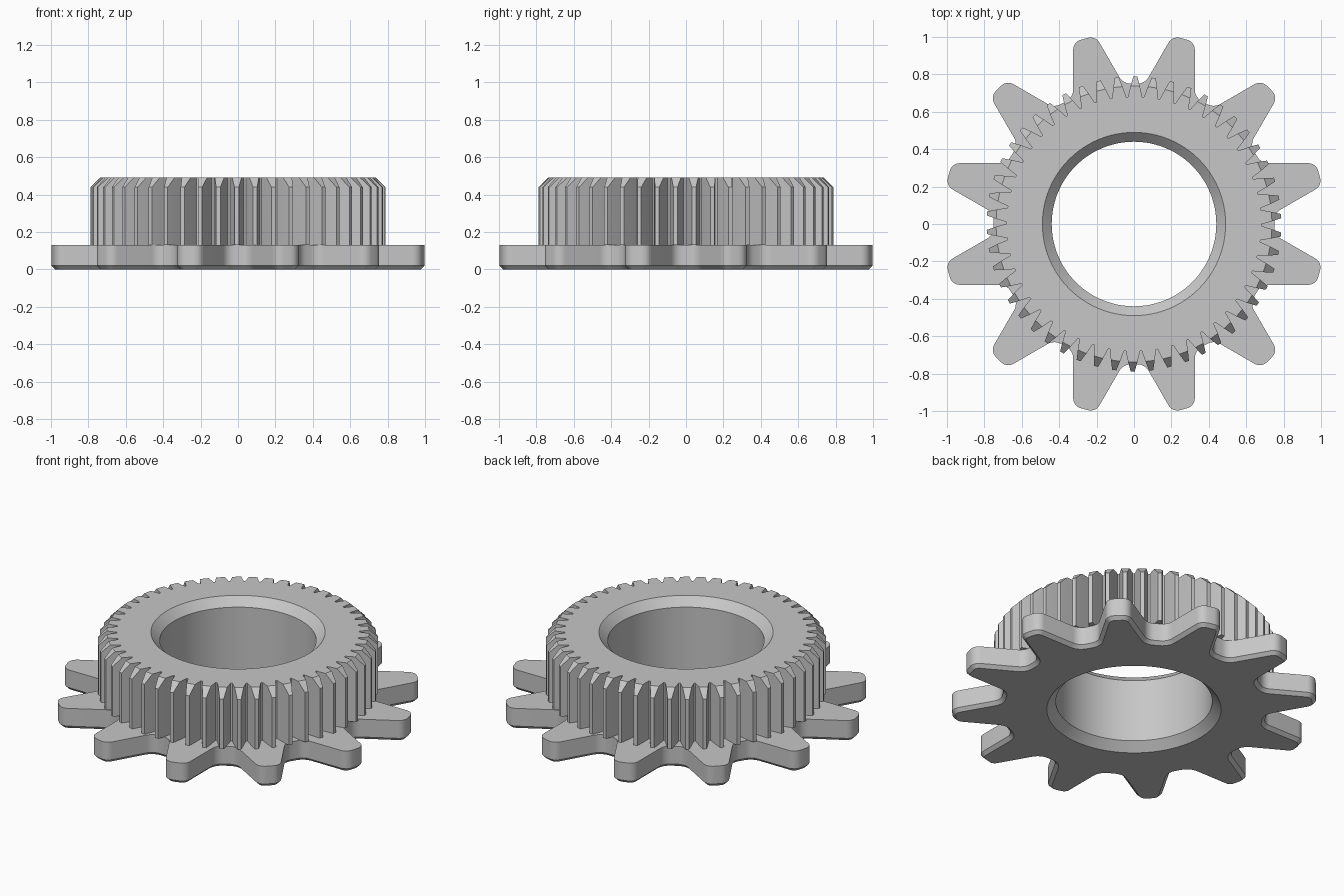
import bpy, bmesh
from math import sin, cos, tan, pi, radians
from mathutils import Vector

if "Cube" in bpy.data.objects:
    bpy.data.objects.remove(bpy.data.objects["Cube"])

HOLE_R, HOLE_CHAMFER = 0.44, 0.05
PLATE_TOP, GEAR_TOP = 0.13, 0.49

steel = bpy.data.materials.new("grey_steel")
steel.use_nodes = True
steel.diffuse_color = (0.57, 0.57, 0.57, 1)
steel.node_tree.nodes["Principled BSDF"].inputs["Base Color"].default_value = steel.diffuse_color


def circle(r, n=96):
    return [Vector((r * cos(2 * pi * i / n), r * sin(2 * pi * i / n))) for i in range(n)]


def teeth(profile, count, start):
    """Repeat a (radius, sideways) tooth profile around the axis, counter-clockwise."""
    points = []
    for i in range(count):
        a = start + 2 * pi * i / count
        axis, side = Vector((cos(a), sin(a))), Vector((-sin(a), cos(a)))
        points += [axis * r + side * t for r, t in profile]
    return points


def rounded(points, radii, steps=6):
    """Replace every corner of a closed outline by an arc."""
    result = []
    for i, p in enumerate(points):
        r = radii[i % len(radii)]
        u = (points[i - 1] - p).normalized()
        v = (points[(i + 1) % len(points)] - p).normalized()
        half = u.angle(v) / 2
        centre = p + (u + v).normalized() * (r / sin(half))
        a = (p + u * (r / tan(half)) - centre).normalized()
        b = (p + v * (r / tan(half)) - centre).normalized()
        result += [centre + a.slerp(b, k / steps).normalized() * r for k in range(steps + 1)]
    return result


def inset(points, d):
    """Move a counter-clockwise outline inward."""
    result = []
    for i, p in enumerate(points):
        t = (points[(i + 1) % len(points)] - points[i - 1]).normalized()
        result.append(p + Vector((-t.y, t.x)) * d)
    return result


def ring(bm, points, z):
    return [bm.verts.new((p.x, p.y, z)) for p in points]


def skirt(bm, low, high):
    n = len(low)
    for i in range(n):
        j = (i + 1) % n
        bm.faces.new((low[i], low[j], high[j], high[i]))


def cap(bm, *loops):
    """Fill the flat area between an outline and the hole."""
    edges = []
    for loop in loops:
        for i, v in enumerate(loop):
            w = loop[i - 1]
            edges.append(bm.edges.get((v, w)) or bm.edges.new((v, w)))
    bmesh.ops.triangle_fill(bm, edges=edges, use_beauty=True)


def finish(bm, name):
    bmesh.ops.recalc_face_normals(bm, faces=bm.faces[:])
    mesh = bpy.data.meshes.new(name)
    bm.to_mesh(mesh)
    bm.free()
    mesh.materials.append(steel)
    obj = bpy.data.objects.new(name, mesh)
    bpy.context.collection.objects.link(obj)
    bpy.ops.object.select_all(action="DESELECT")
    obj.select_set(True)
    bpy.context.view_layer.objects.active = obj
    bpy.ops.object.shade_smooth_by_angle(angle=radians(25))


# Base plate with twelve rounded lugs, chamfered underneath
lug = [(0.74, -0.138), (1.025, -0.062), (1.025, 0.062), (0.74, 0.138)]
outline = rounded(teeth(lug, 12, radians(15)), [0.07, 0.055, 0.055, 0.07])
bm = bmesh.new()
bottom = ring(bm, inset(outline, 0.02), 0)
edge = ring(bm, outline, 0.02)
top = ring(bm, outline, PLATE_TOP)
mouth = ring(bm, circle(HOLE_R + HOLE_CHAMFER), 0)
bore_low = ring(bm, circle(HOLE_R), HOLE_CHAMFER)
bore_high = ring(bm, circle(HOLE_R), PLATE_TOP)
for low, high in ((bottom, edge), (edge, top), (mouth, bore_low), (bore_low, bore_high)):
    skirt(bm, low, high)
cap(bm, bottom, mouth)
cap(bm, top, bore_high)
finish(bm, "lug_plate")

# Finely toothed ring, tooth tips chamfered at the top
ROOT, SHOULDER, TIP = 0.68, 0.737, 0.788
tooth = [(ROOT, -0.038), (SHOULDER, -0.025), (TIP, -0.011),
         (TIP, 0.011), (SHOULDER, 0.025), (ROOT, 0.038)]
outline = teeth(tooth, 50, radians(89.5))
bm = bmesh.new()
base = ring(bm, outline, PLATE_TOP)
crown = ring(bm, outline, GEAR_TOP)
for i, v in enumerate(crown):
    if i % 6 in (2, 3):
        v.co.z = GEAR_TOP - (TIP - SHOULDER)
skirt(bm, base, crown)
for i in range(0, len(crown), 6):
    bm.faces.new(crown[i + 1:i + 5])
bore_low = ring(bm, circle(HOLE_R), PLATE_TOP)
bore_high = ring(bm, circle(HOLE_R), GEAR_TOP - HOLE_CHAMFER)
mouth = ring(bm, circle(HOLE_R + HOLE_CHAMFER), GEAR_TOP)
skirt(bm, bore_low, bore_high)
skirt(bm, bore_high, mouth)
cap(bm, [v for i, v in enumerate(crown) if i % 6 not in (2, 3)], mouth)
cap(bm, base, bore_low)
finish(bm, "toothed_ring")
